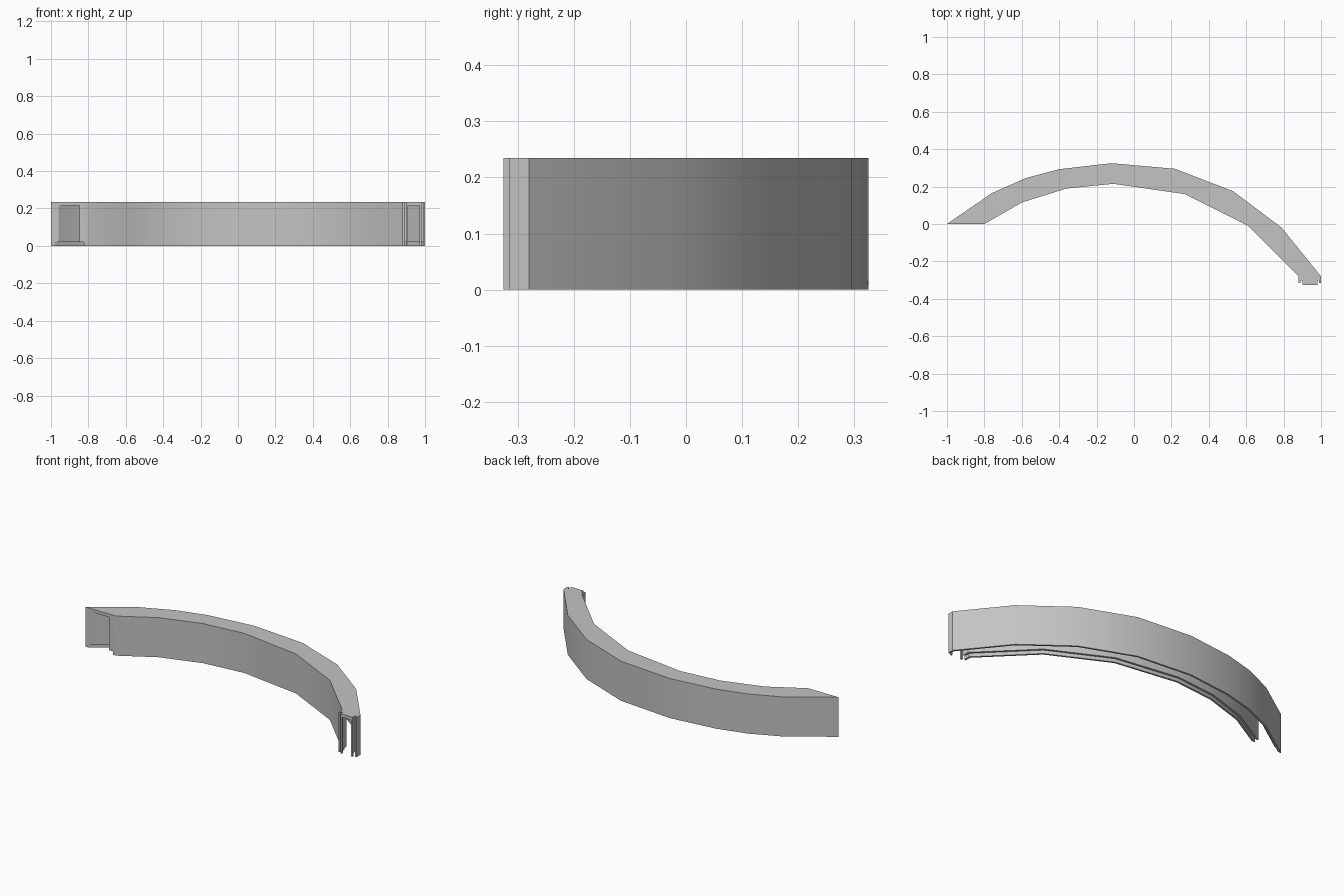
import bpy, bmesh, math
from mathutils import Vector

if "Cube" in bpy.data.objects:
    bpy.data.objects.remove(bpy.data.objects["Cube"], do_unlink=True)

HEIGHT = 0.235
OUTER = [(-1, 0), (-0.76, 0.165), (-0.58, 0.245), (-0.4, 0.293), (-0.12, 0.325),
         (0.22, 0.295), (0.53, 0.175), (0.79, -0.02), (1, -0.28), (1, -0.315)]
INNER = [(-0.8, 0), (-0.6, 0.115), (-0.36, 0.19), (-0.11, 0.215),
         (0.27, 0.16), (0.61, -0.01), (0.88, -0.28), (0.88, -0.315)]

grey = bpy.data.materials.new("plain grey")
grey.use_nodes = True
grey.diffuse_color = (0.55, 0.55, 0.55, 1)
grey.node_tree.nodes["Principled BSDF"].inputs["Base Color"].default_value = grey.diffuse_color


def prism(name, outline, z0, z1):
    """Extrude a flat outline from z0 to z1."""
    bm = bmesh.new()
    face = bm.faces.new([bm.verts.new((x, y, z0)) for x, y in outline])
    top = bmesh.ops.extrude_face_region(bm, geom=[face])["geom"]
    bmesh.ops.translate(bm, vec=(0, 0, z1 - z0),
                        verts=[v for v in top if isinstance(v, bmesh.types.BMVert)])
    bmesh.ops.recalc_face_normals(bm, faces=bm.faces)
    mesh = bpy.data.meshes.new(name)
    bm.to_mesh(mesh)
    bm.free()
    mesh.materials.append(grey)
    ob = bpy.data.objects.new(name, mesh)
    bpy.context.collection.objects.link(ob)
    return ob


def box(name, x0, x1, y0, y1, z0, z1):
    return prism(name, [(x0, y0), (x1, y0), (x1, y1), (x0, y1)], z0, z1)


def offset(path, dist):
    """Move a path sideways by dist, and run both ends out past the openings."""
    pts = [Vector(p) for p in path]
    pts[0] += (pts[0] - pts[1]).normalized() * 0.2
    pts[-1] += (pts[-1] - pts[-2]).normalized() * 0.2
    dirs = [(b - a).normalized() for a, b in zip(pts, pts[1:])]
    normals = [Vector((-d.y, d.x)) for d in dirs]
    result = []
    for i, p in enumerate(pts):
        n0, n1 = normals[max(i - 1, 0)], normals[min(i, len(normals) - 1)]
        m = (n0 + n1).normalized()
        result.append(p + m * dist / m.dot(n0))
    return result


def cavity(name, wall, z1):
    outline = offset(OUTER, -wall) + offset(INNER, wall)[::-1]
    return prism(name, outline, -0.1, z1)


def cut(target, cutter):
    mod = target.modifiers.new("cut", "BOOLEAN")
    mod.operation = "DIFFERENCE"
    mod.solver = "EXACT"
    mod.object = cutter
    bpy.context.view_layer.objects.active = target
    bpy.ops.object.modifier_apply(modifier=mod.name)
    bpy.data.objects.remove(cutter, do_unlink=True)


# Curved cover: hollow underneath, with a thin step along the bottom of each wall
cover = prism("curved_cover", OUTER + INNER[::-1], 0, HEIGHT)
cut(cover, cavity("main_cavity", 0.023, 0.216))
cut(cover, cavity("bottom_step", 0.011, 0.02))

# Grooves and joining tongue at the narrow end, mirrored about its middle
MID = 0.94
for side, label in ((-1, "right"), (1, "left")):
    a, b = sorted((MID + side * 0.04, MID + side * 0.05))
    cut(cover, box("groove", a, b, -0.35, -0.303, -0.1, HEIGHT + 0.1))
    a, b = sorted((MID + side * 0.03, MID + side * 0.04))
    box(label + "_tongue_wall", a, b, -0.325, -0.315, 0, HEIGHT)
box("tongue_top", MID - 0.03, MID + 0.03, -0.325, -0.315, 0.216, HEIGHT)

# Smooth the long curved walls, keep the edges sharp
bpy.ops.object.select_all(action="DESELECT")
cover.select_set(True)
bpy.context.view_layer.objects.active = cover
bpy.ops.object.shade_smooth_by_angle(angle=math.radians(30))
